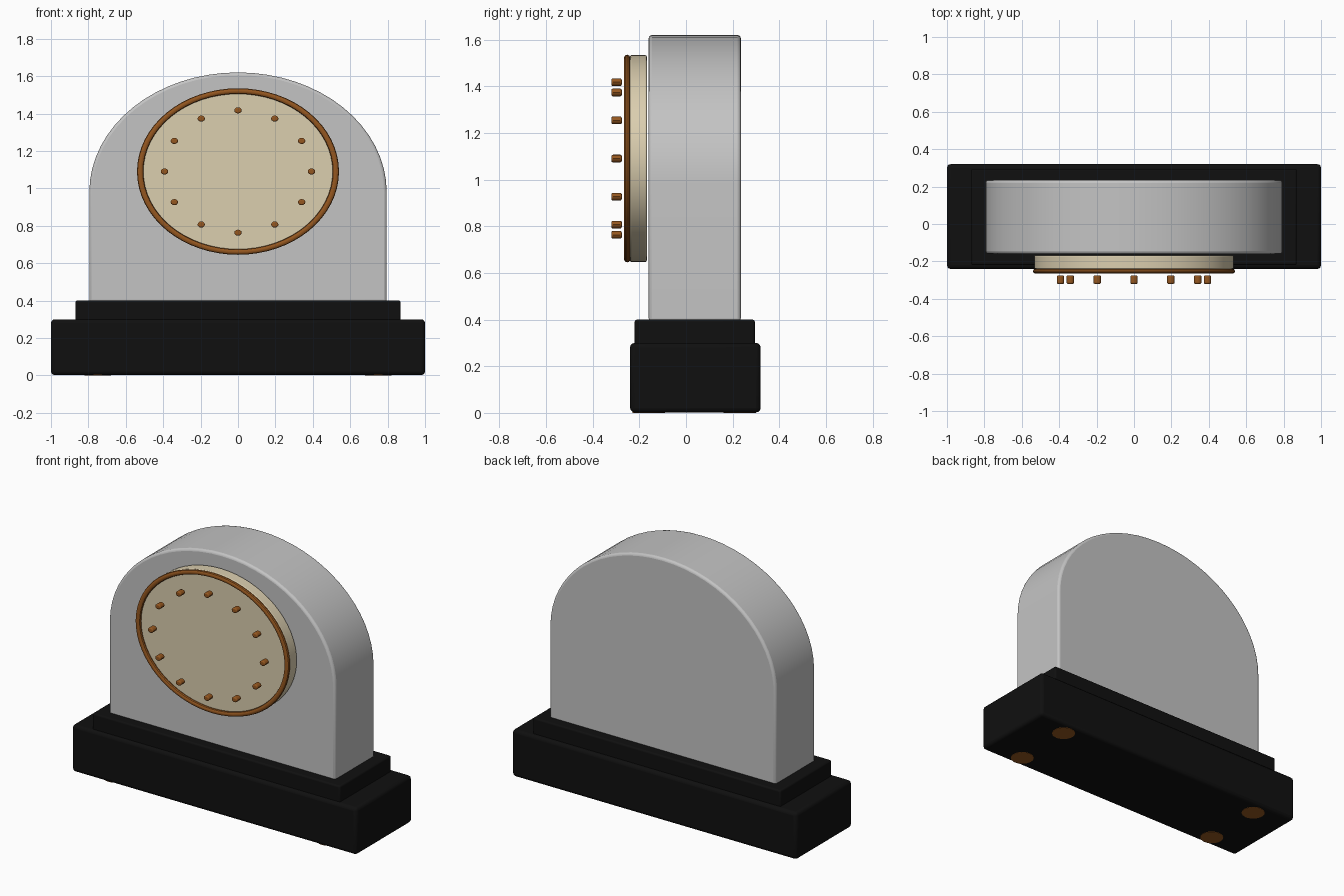
import bpy, bmesh, math
from mathutils import Matrix

cube = bpy.data.objects.get("Cube")
if cube:
    bpy.data.objects.remove(cube, do_unlink=True)


def material(name, rgb):
    m = bpy.data.materials.new(name)
    m.use_nodes = True
    col = (*rgb, 1)
    m.diffuse_color = col
    bsdf = next(n for n in m.node_tree.nodes if n.type == 'BSDF_PRINCIPLED')
    bsdf.inputs["Base Color"].default_value = col
    return m


grey = material("light grey", (0.55, 0.55, 0.55))
black = material("black", (0.005, 0.005, 0.005))
cream = material("cream", (0.71, 0.62, 0.43))
brass = material("brown brass", (0.30, 0.095, 0.014))


def finish(name, bm, mat, bevel=0, segments=3):
    bmesh.ops.recalc_face_normals(bm, faces=bm.faces)
    me = bpy.data.meshes.new(name)
    bm.to_mesh(me)
    bm.free()
    me.materials.append(mat)
    ob = bpy.data.objects.new(name, me)
    bpy.context.collection.objects.link(ob)
    if bevel:
        mod = ob.modifiers.new("rounded edges", 'BEVEL')
        mod.width, mod.segments = bevel, segments
        mod.limit_method, mod.angle_limit = 'ANGLE', math.radians(40)
    bpy.ops.object.select_all(action='DESELECT')
    ob.select_set(True)
    bpy.context.view_layer.objects.active = ob
    bpy.ops.object.shade_smooth_by_angle(angle=math.radians(35))
    return ob


def box(name, half_x, y0, y1, z0, z1, mat, bevel):
    bm = bmesh.new()
    bmesh.ops.create_cube(bm, size=1)
    bmesh.ops.scale(bm, vec=(2 * half_x, y1 - y0, z1 - z0), verts=bm.verts)
    bmesh.ops.translate(bm, vec=(0, (y0 + y1) / 2, (z0 + z1) / 2), verts=bm.verts)
    return finish(name, bm, mat, bevel)


def extrude_y(name, outline, y0, y1, mat, bevel):
    """Prism along y from an x-z outline."""
    bm = bmesh.new()
    face = bm.faces.new([bm.verts.new((x, y0, z)) for x, z in outline])
    new = bmesh.ops.extrude_face_region(bm, geom=[face])["geom"]
    bmesh.ops.translate(bm, vec=(0, y1 - y0, 0),
                        verts=[g for g in new if isinstance(g, bmesh.types.BMVert)])
    return finish(name, bm, mat, bevel)


def ellipse(cx, cz, rx, rz, count, sweep=2 * math.pi, closed=True):
    n = count if closed else count - 1
    return [(cx + rx * math.cos(sweep * i / n), cz + rz * math.sin(sweep * i / n))
            for i in range(count)]


# Stepped plinth
box("base", 1.0, -0.24, 0.32, 0.002, 0.30, black, 0.02)
box("base_step", 0.87, -0.22, 0.295, 0.28, 0.40, black, 0.01)

# Arched case
arch = ellipse(0, 0.98, 0.795, 0.64, 33, math.pi, False)
extrude_y("case", arch + [(-0.795, 0.39), (0.795, 0.39)], -0.16, 0.235, grey, 0.015)

# Dial
DIAL_Z = 1.09
extrude_y("dial", ellipse(0, DIAL_Z, 0.533, 0.443, 64), -0.24, -0.168, cream, 0.006)

# Oval ring, swept as a flattened tube
bm = bmesh.new()
loops = []
for i in range(64):
    a = math.tau * i / 64
    loops.append([bm.verts.new(((0.523 + 0.017 * math.cos(b)) * math.cos(a),
                                -0.252 + 0.014 * math.sin(b),
                                DIAL_Z + (0.430 + 0.015 * math.cos(b)) * math.sin(a)))
                  for b in (math.tau * j / 10 for j in range(10))])
for i in range(64):
    p, q = loops[i], loops[(i + 1) % 64]
    for j in range(10):
        k = (j + 1) % 10
        bm.faces.new((p[j], p[k], q[k], q[j]))
finish("dial_ring", bm, brass)

# Hour pegs standing in front of the dial
for h, (x, z) in enumerate(ellipse(0, DIAL_Z, 0.393, 0.327, 12)):
    extrude_y(f"hour_peg_{h + 1}", ellipse(x, z, 0.020, 0.0165, 12), -0.32, -0.275, brass, 0.007)

# Flush feet under the base
for side, x in (("right", -0.75), ("left", 0.75)):
    for end, y in (("front", -0.16), ("back", 0.23)):
        bm = bmesh.new()
        bmesh.ops.create_cone(bm, cap_ends=True, segments=24, radius1=0.07, radius2=0.07,
                              depth=0.03, matrix=Matrix.Translation((x, y, 0.015)))
        finish(f"foot_{end}_{side}", bm, brass)
